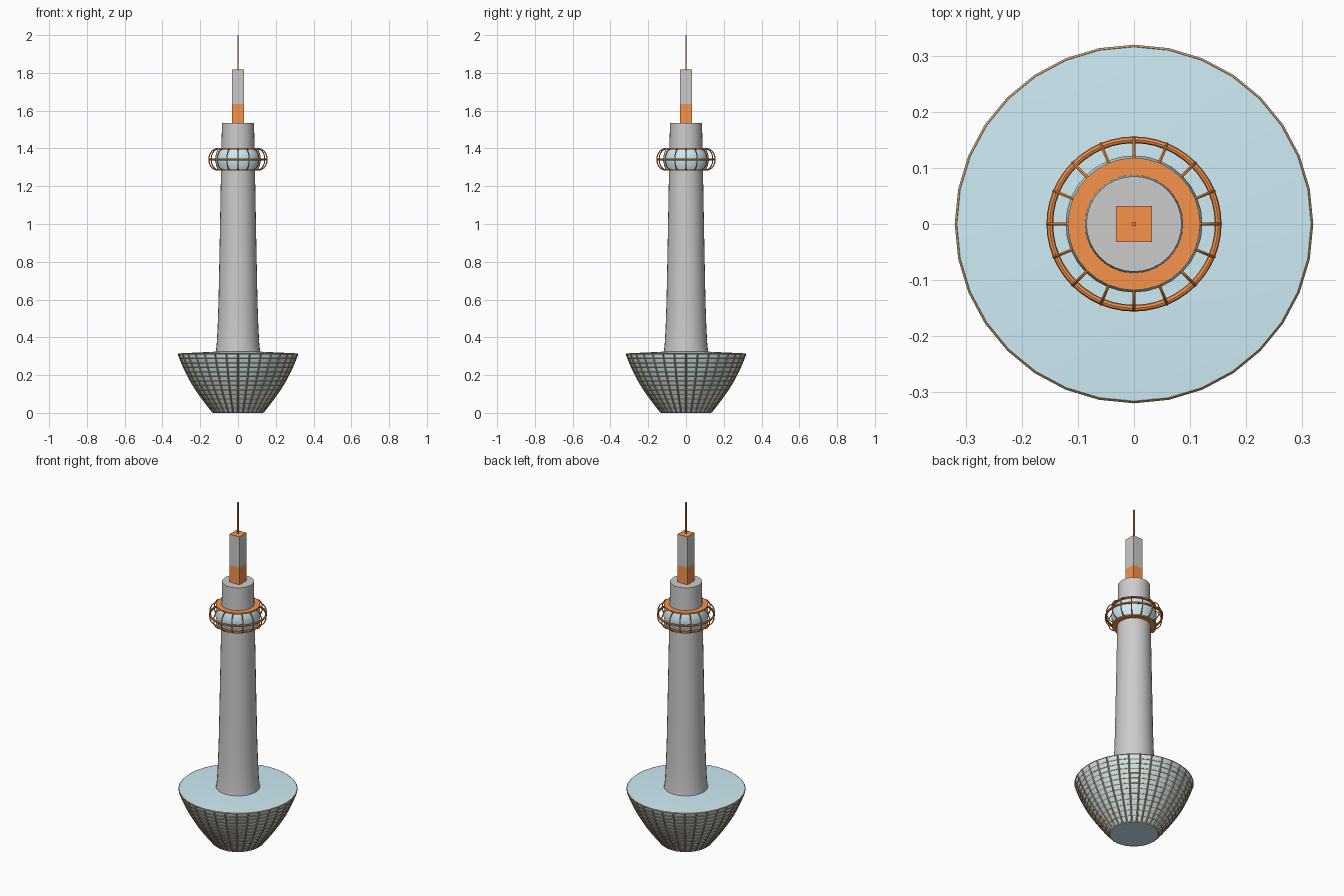
import bpy, math
from mathutils import Vector, Matrix

if "Cube" in bpy.data.objects:
    bpy.data.objects.remove(bpy.data.objects["Cube"])

def material(name, rgb):
    m = bpy.data.materials.new(name)
    m.diffuse_color = (*rgb, 1)
    m.use_nodes = True
    m.node_tree.nodes["Principled BSDF"].inputs["Base Color"].default_value = m.diffuse_color
    return m

BLUE = material("glass_blue", (0.62, 0.84, 0.92))
ORANGE = material("orange_paint", (0.92, 0.29, 0.07))
BROWN = material("lattice_brown", (0.6, 0.36, 0.16))

def make(name, verts, faces, mat=None, smooth=False):
    me = bpy.data.meshes.new(name)
    me.from_pydata(verts, [], faces)
    ob = bpy.data.objects.new(name, me)
    bpy.context.collection.objects.link(ob)
    if mat:
        me.materials.append(mat)
    bpy.ops.object.select_all(action='DESELECT')
    ob.select_set(True)
    bpy.context.view_layer.objects.active = ob
    bpy.ops.object.mode_set(mode='EDIT')
    bpy.ops.mesh.select_all(action='SELECT')
    bpy.ops.mesh.normals_make_consistent(inside=False)
    bpy.ops.object.mode_set(mode='OBJECT')
    if smooth:
        bpy.ops.object.shade_smooth_by_angle(angle=math.radians(35))
    return ob

def lathe_data(profile, n, closed=False):
    """Revolve (r, z) points; open profiles get end caps, closed ones make rings."""
    k = len(profile)
    verts = [(r * math.cos(2 * math.pi * i / n), r * math.sin(2 * math.pi * i / n), z)
             for i in range(n) for r, z in profile]
    faces = [(i * k + j, (i + 1) % n * k + j, (i + 1) % n * k + (j + 1) % k, i * k + (j + 1) % k)
             for i in range(n) for j in range(k if closed else k - 1)]
    if not closed:
        faces += [[i * k for i in range(n)][::-1], [i * k + k - 1 for i in range(n)]]
    return verts, faces

def circle(r, z, rad, sides):
    return [(r + rad * math.cos(2 * math.pi * s / sides),
             z + rad * math.sin(2 * math.pi * s / sides)) for s in range(sides)]

def rib_data(path, rad, sides, angle):
    """Tube along an (r, z) path in the vertical plane at the given angle."""
    rot = Matrix.Rotation(angle, 3, 'Z')
    verts, faces = [], []
    for i, (r, z) in enumerate(path):
        a, b = path[max(i - 1, 0)], path[min(i + 1, len(path) - 1)]
        t = Vector((b[0] - a[0], 0, b[1] - a[1])).normalized()
        normal = Vector((t.z, 0, -t.x))
        for s in range(sides):
            u = 2 * math.pi * s / sides
            verts.append(rot @ (Vector((r, 0, z)) + rad * (normal * math.cos(u) + Vector((0, math.sin(u), 0)))))
    for i in range(len(path) - 1):
        for s in range(sides):
            q = (s + 1) % sides
            faces.append((i * sides + s, i * sides + q, (i + 1) * sides + q, (i + 1) * sides + s))
    last = (len(path) - 1) * sides
    faces += [list(range(sides))[::-1], [last + s for s in range(sides)]]
    return verts, faces

def join(parts):
    verts, faces = [], []
    for v, f in parts:
        o = len(verts)
        verts += v
        faces += [[i + o for i in g] for g in f]
    return verts, faces

def box(name, w, z0, z1, mat=None):
    h = w / 2
    v = [(x, y, z) for z in (z0, z1) for x, y in ((-h, -h), (h, -h), (h, h), (-h, h))]
    f = [(3, 2, 1, 0), (4, 5, 6, 7)] + [(i, (i + 1) % 4, (i + 1) % 4 + 4, i + 4) for i in range(4)]
    make(name, v, f, mat)

# Flared glass base building with a barely sloped roof
def bowl_r(z):
    t = z / 0.312
    return 0.13 + 0.186 * t + 0.02 * math.sin(math.pi * t)

levels = [0.004 + 0.308 * i / 13 for i in range(14)]
wall = [(bowl_r(z), z) for z in levels]
make("base_glass", *lathe_data([(0.13, 0)] + wall + [(0.316, 0.315), (0.1, 0.325)], 32), BLUE, True)

# Lattice on the base: 32 ribs and the horizontal rings
make("base_ribs", *join([rib_data(wall, 0.004, 4, 2 * math.pi * i / 32) for i in range(32)]), BROWN)
make("base_rings", *join([lathe_data(circle(r, z, 0.0035, 4), 32, True) for r, z in wall]), BROWN)

# Tapered shaft
make("shaft", *lathe_data([(0.118, 0.32), (0.113, 0.36), (0.108, 0.45), (0.103, 0.6), (0.097, 0.9),
                           (0.09, 1.28), (0.085, 1.535)], 32), None, True)

# Observation deck: bulging glass between two orange plates
make("deck_glass", *lathe_data([(0.106, 1.285), (0.116, 1.31), (0.122, 1.342), (0.116, 1.375),
                                (0.106, 1.398)], 32), BLUE, True)
for name, z in (("deck_lower_plate", 1.282), ("deck_upper_plate", 1.394)):
    make(name, *lathe_data([(0.08, z), (0.118, z), (0.118, z + 0.008), (0.08, z + 0.008)], 32, True), ORANGE)

# Orange cage around the deck
make("cage_ring", *lathe_data(circle(0.15, 1.342, 0.006, 8), 48, True), ORANGE, True)
arc = [(0.112 + 0.042 * math.cos(a), 1.342 + 0.056 * math.sin(a))
       for a in (math.radians(-90 + 18 * i) for i in range(11))]
make("cage_ribs", *join([rib_data(arc, 0.003, 6, 2 * math.pi * i / 16) for i in range(16)]), ORANGE, True)

# Square mast and antenna
box("mast_lower", 0.065, 1.53, 1.635, ORANGE)
box("mast_upper", 0.065, 1.635, 1.813)
box("mast_cap", 0.065, 1.813, 1.817, ORANGE)
box("antenna", 0.007, 1.815, 2.0, ORANGE)
